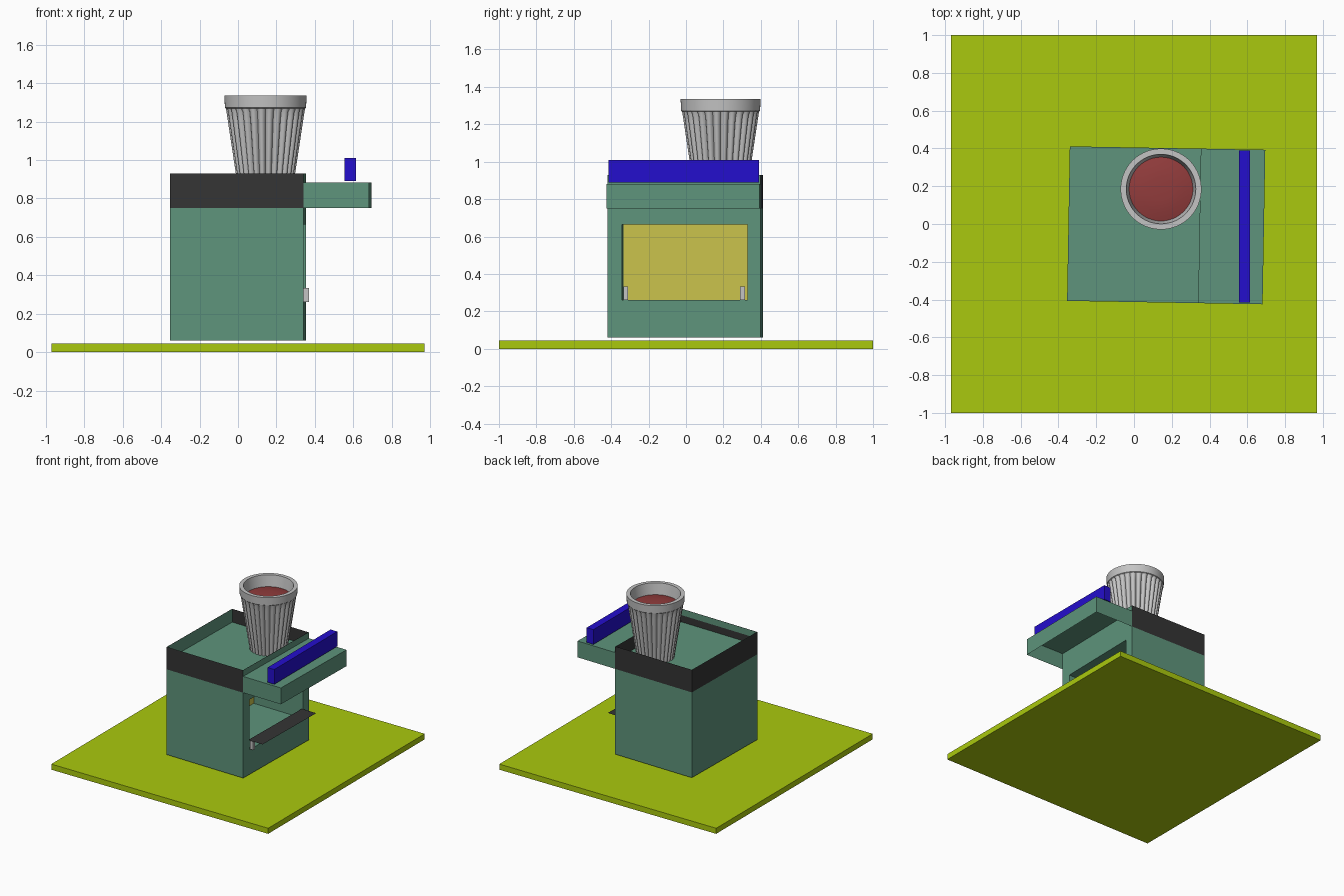
import bpy, bmesh, math

if "Cube" in bpy.data.objects:
    bpy.data.objects.remove(bpy.data.objects["Cube"])


def mat(name, r, g, b):
    lin = [(c / 255 / 12.92) if c < 11 else ((c / 255 + 0.055) / 1.055) ** 2.4 for c in (r, g, b)]
    m = bpy.data.materials.new(name)
    m.diffuse_color = (*lin, 1)
    m.use_nodes = True
    m.node_tree.nodes["Principled BSDF"].inputs["Base Color"].default_value = m.diffuse_color
    return m


LIME = mat("lime", 170, 201, 14)
GREEN = mat("sage_green", 94, 148, 124)
DARK = mat("charcoal", 52, 52, 52)
BLUE = mat("deep_blue", 36, 14, 205)
YELLOW = mat("mustard", 202, 195, 76)
GREY = mat("light_grey", 196, 196, 196)
RED = mat("brick_red", 146, 60, 60)


def finish(name, bm, mats):
    me = bpy.data.meshes.new(name)
    bm.to_mesh(me)
    bm.free()
    for m in mats:
        me.materials.append(m)
    ob = bpy.data.objects.new(name, me)
    bpy.context.collection.objects.link(ob)
    return ob


def rect(bm, axis, pos, a, b, sign=1, m=0):
    """Flat panel across an axis; a and b are ranges on the other two axes."""
    vs = []
    for u, v in ((a[0], b[0]), (a[1], b[0]), (a[1], b[1]), (a[0], b[1])):
        co = {"x": (pos, u, v), "y": (u, pos, v), "z": (u, v, pos)}[axis]
        vs.append(bm.verts.new(co))
    f = bm.faces.new(vs)
    f.normal_update()
    if f.normal["xyz".index(axis)] * sign < 0:
        f.normal_flip()
    f.material_index = m


def box(name, x, y, z, m):
    bm = bmesh.new()
    for axis, p, a, b in (("x", x, y, z), ("y", y, x, z), ("z", z, x, y)):
        rect(bm, axis, p[0], a, b, -1)
        rect(bm, axis, p[1], a, b, 1)
    bmesh.ops.remove_doubles(bm, verts=bm.verts, dist=1e-5)
    return finish(name, bm, [m])


TURN = math.radians(-1.0)   # the cabin sits slightly skewed on its base

# base plate
box("base_plate", (-0.97, 0.97), (-1, 1), (0, 0.045), LIME)

# cabin shell: green walls, charcoal band on three sides, open parapet on top
X, Y = (-0.347, 0.347), (-0.413, 0.405)
Z0, ZB, ZT, ZF = 0.06, 0.75, 0.93, 0.825
WY, WZ, NX = (-0.335, 0.335), (0.26, 0.665), -0.1
bm = bmesh.new()
for z, m in (((Z0, ZB), 0), ((ZB, ZT), 1)):
    rect(bm, "y", Y[0], X, z, -1, m)
    rect(bm, "y", Y[1], X, z, 1, m)
    rect(bm, "x", X[0], Y, z, -1, m)
rect(bm, "z", Z0, X, Y, -1)
rect(bm, "z", ZF, X, Y, 1)
# right wall around the window
rect(bm, "x", X[1], Y, (Z0, WZ[0]))
rect(bm, "x", X[1], Y, (WZ[1], ZT))
rect(bm, "x", X[1], (Y[0], WY[0]), WZ)
rect(bm, "x", X[1], (WY[1], Y[1]), WZ)
# window niche with a mustard back
N = (NX, X[1])
rect(bm, "z", WZ[0], N, WY, 1)
rect(bm, "z", WZ[1], N, WY, -1)
rect(bm, "y", WY[0], N, WZ, 1)
rect(bm, "y", WY[1], N, WZ, -1)
rect(bm, "x", NX, WY, WZ, 1, 2)
# inner faces of the parapet
e = 0.004
rect(bm, "x", X[0] + e, Y, (ZF, ZT), 1, 0)
rect(bm, "x", X[1] - e, Y, (ZF, ZT), -1, 1)
rect(bm, "y", Y[1] - e, X, (ZF, ZT), -1, 1)
rect(bm, "y", Y[0] + e, X, (ZF, 0.88), 1, 1)
rect(bm, "y", Y[0] + e, X, (0.88, ZT), 1, 0)
finish("cabin", bm, [GREEN, DARK, YELLOW]).rotation_euler.z = TURN

# awning, hollow underneath
bm = bmesh.new()
A, AZ = (X[1], 0.688), (0.75, 0.882)
rect(bm, "z", AZ[1], A, Y, 1)
rect(bm, "x", A[1], Y, AZ, 1)
rect(bm, "y", Y[0], A, AZ, -1)
rect(bm, "y", Y[1], A, AZ, 1)
bmesh.ops.remove_doubles(bm, verts=bm.verts, dist=1e-5)
finish("awning", bm, [GREEN]).rotation_euler.z = TURN

# serving shelf (thin sheet) and its two brackets
bm = bmesh.new()
rect(bm, "z", 0.335, (0.335, 0.465), WY, 1)
finish("serving_shelf", bm, [DARK]).rotation_euler.z = TURN
for i, y in enumerate((-0.335, 0.29)):
    box(f"shelf_bracket_{i + 1}", (0.34, 0.37), (y, y + 0.025), (0.262, 0.333), GREY)

# sign board on the awning
box("sign_board", (0.555, 0.615), (-0.415, 0.39), (0.89, 1.01), BLUE)

# fluted cup: rings of (height, radius, flute depth)
RINGS = [(0.826, 0.139, 0.016), (1.0, 0.166, 0.017), (1.21, 0.198, 0.018), (1.25, 0.204, 0.015),
         (1.268, 0.207, 0.006), (1.272, 0.211, 0), (1.335, 0.214, 0), (1.335, 0.184, 0), (1.24, 0.168, 0)]
FLUTES, STEP = 28, 6
n = FLUTES * STEP
bm = bmesh.new()
rings = []
for z, r, d in RINGS:
    ring = []
    for i in range(n):
        t = math.tau * i / n
        rr = r - d * (1 - abs(math.sin(FLUTES * t / 2))) ** 1.3
        ring.append(bm.verts.new((rr * math.cos(t), rr * math.sin(t), z)))
    rings.append(ring)
for lo, hi in zip(rings, rings[1:]):
    for i in range(n):
        j = (i + 1) % n
        bm.faces.new((lo[i], lo[j], hi[j], hi[i]))
bm.faces.new(rings[0][::-1])
cup = finish("fluted_cup", bm, [GREY])

# filling, slightly domed
bm = bmesh.new()
prev = None
for r, z in ((0.169, 1.246), (0.12, 1.258), (0.06, 1.264)):
    ring = [bm.verts.new((r * math.cos(math.tau * i / 48), r * math.sin(math.tau * i / 48), z)) for i in range(48)]
    if prev:
        for i in range(48):
            j = (i + 1) % 48
            bm.faces.new((prev[i], prev[j], ring[j], ring[i]))
    prev = ring
bm.faces.new(prev)
filling = finish("cup_filling", bm, [RED])

for ob in (cup, filling):
    ob.location = (0.143, 0.185, 0)
    bpy.ops.object.select_all(action="DESELECT")
    ob.select_set(True)
    bpy.context.view_layer.objects.active = ob
    bpy.ops.object.shade_smooth_by_angle(angle=math.radians(35))
